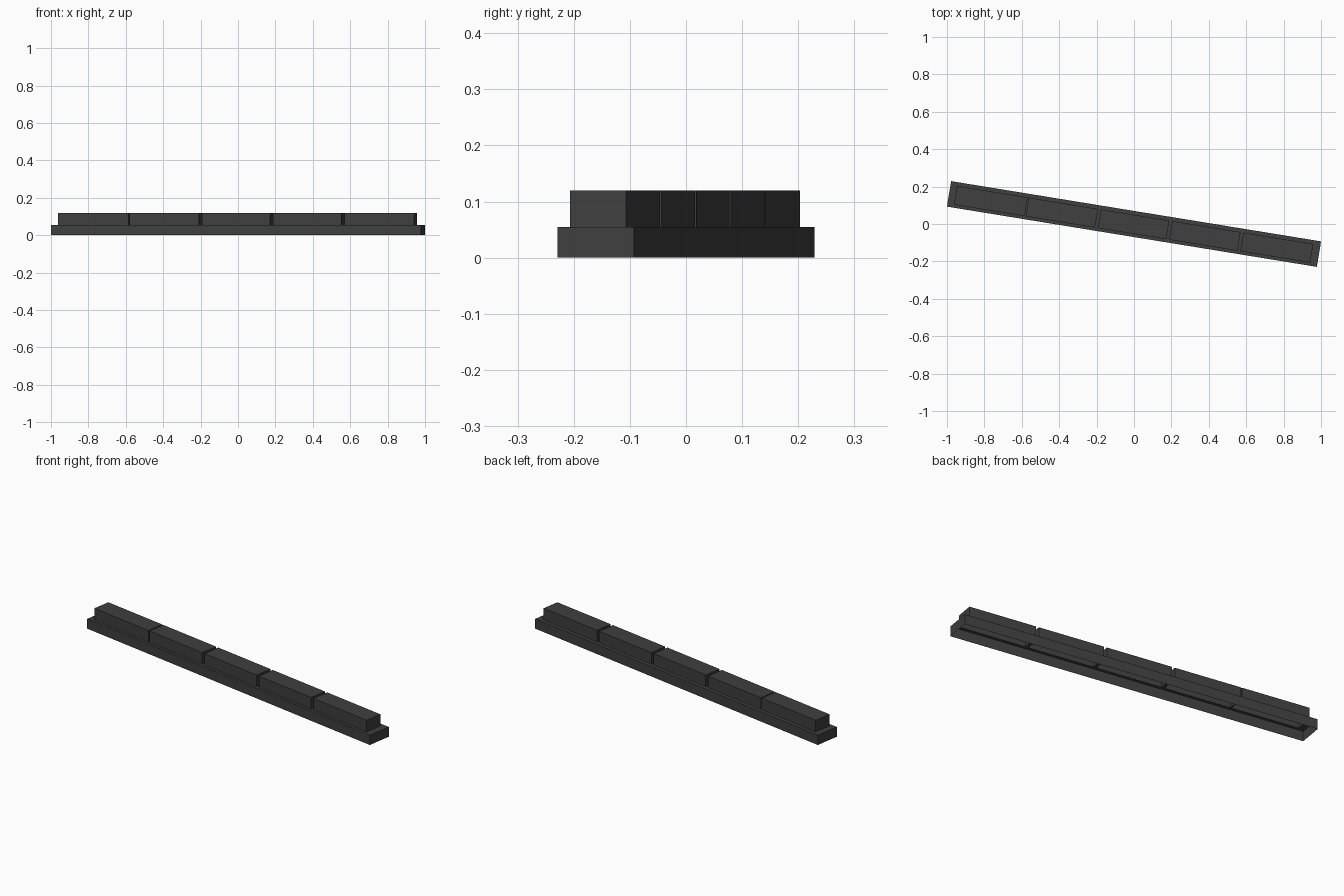
import bpy, bmesh, math

if "Cube" in bpy.data.objects:
    bpy.data.objects.remove(bpy.data.objects["Cube"])

ANGLE = math.radians(-9.25)
L, W = 2.004, 0.138          # skirt footprint
l, w = 1.93, 0.101           # row of covers footprint
Z1, Z2 = 0.055, 0.12
OX, OY = -0.002, -0.002      # covers sit slightly off centre

mat = bpy.data.materials.new("charcoal")
mat.diffuse_color = (0.05, 0.05, 0.05, 1)
mat.use_nodes = True
mat.node_tree.nodes["Principled BSDF"].inputs["Base Color"].default_value = mat.diffuse_color


def finish(bm, name):
    me = bpy.data.meshes.new(name)
    bm.to_mesh(me)
    bm.free()
    ob = bpy.data.objects.new(name, me)
    ob.rotation_euler.z = ANGLE
    me.materials.append(mat)
    bpy.context.collection.objects.link(ob)
    return ob


def ring(bm, x0, x1, y0, y1, z):
    return [bm.verts.new(p) for p in
            ((x0, y0, z), (x1, y0, z), (x1, y1, z), (x0, y1, z))]


def bridge(bm, a, b):
    for i in range(4):
        j = (i + 1) % 4
        bm.faces.new((a[i], a[j], b[j], b[i]))


x0, x1 = OX - l / 2, OX + l / 2
y0, y1 = OY - w / 2, OY + w / 2

# Open-bottomed skirt with a ledge around the covers
bm = bmesh.new()
low = ring(bm, -L / 2, L / 2, -W / 2, W / 2, 0)
top = ring(bm, -L / 2, L / 2, -W / 2, W / 2, Z1)
inner = ring(bm, x0, x1, y0, y1, Z1)
bridge(bm, low, top)
bridge(bm, top, inner)

# Five hollow covers separated by narrow gaps
pitch = l / 5
gaps = [0, 0.006, 0.016, 0.016, 0.016, 0]
for i in range(5):
    a = x0 + i * pitch + gaps[i] / 2
    b = x0 + (i + 1) * pitch - gaps[i + 1] / 2
    cb = bmesh.new()
    bottom = ring(cb, a, b, y0, y1, Z1)
    lid = ring(cb, a, b, y0, y1, Z2)
    bridge(cb, bottom, lid)
    cb.faces.new(lid)
    finish(cb, f"cover_{i + 1}")
    # Floor strip closing the gap at ledge level
    if i < 4:
        bm.faces.new(ring(bm, b, b + gaps[i + 1], y0, y1, Z1))

finish(bm, "base_skirt")
